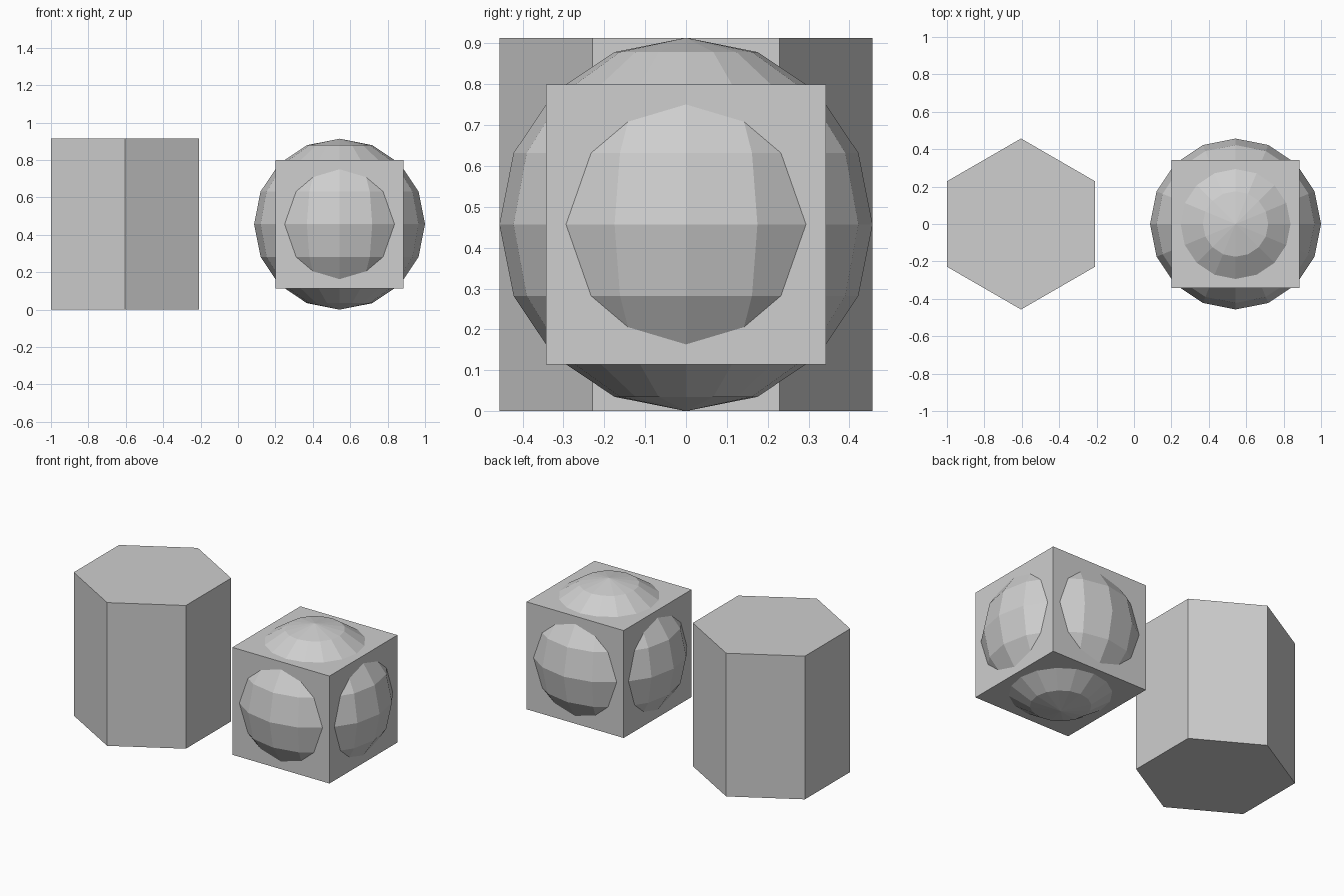
import bpy

default = bpy.data.objects.get("Cube")
if default:
    bpy.data.objects.remove(default, do_unlink=True)

R = 0.457          # shared radius of prism and sphere
SPHERE_X = 1 - R
PRISM_X = -0.604

# Single plain grey
grey = bpy.data.materials.new("plain grey")
grey.use_nodes = True
colour = (0.62, 0.62, 0.62, 1)
grey.diffuse_color = colour
grey.node_tree.nodes["Principled BSDF"].inputs["Base Color"].default_value = colour


def finish(name):
    """Name the newest primitive, colour it and keep its faces flat."""
    obj = bpy.context.object
    obj.name = obj.data.name = name
    obj.data.materials.append(grey)
    bpy.ops.object.shade_flat()
    return obj


# Hexagonal prism with corners pointing front and back
bpy.ops.mesh.primitive_cylinder_add(vertices=6, radius=R, depth=2 * R,
                                    location=(PRISM_X, 0, R))
finish("hexagonal_prism")

# Cube with a faceted sphere bulging through every side
bpy.ops.mesh.primitive_cube_add(size=1.5 * R, location=(SPHERE_X, 0, R))
finish("cube_block")

bpy.ops.mesh.primitive_uv_sphere_add(segments=16, ring_count=8, radius=R,
                                     location=(SPHERE_X, 0, R))
finish("faceted_sphere")
